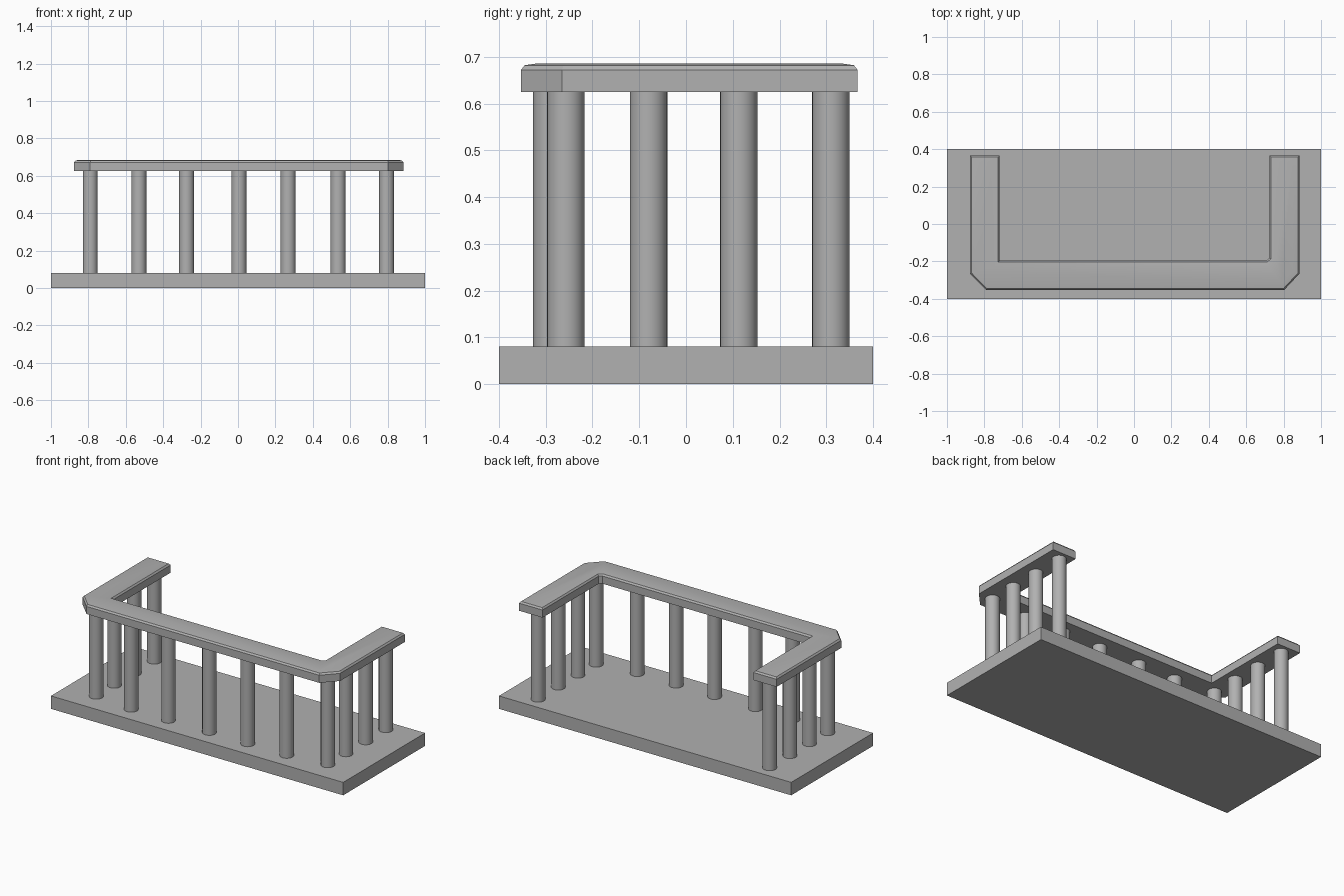
import bpy, bmesh

if "Cube" in bpy.data.objects:
    bpy.data.objects.remove(bpy.data.objects["Cube"])

BASE_TOP, RAIL_BOTTOM = 0.08, 0.625

stone = bpy.data.materials.new("dark_grey")
stone.diffuse_color = (0.44, 0.44, 0.44, 1)
stone.use_nodes = True
stone.node_tree.nodes["Principled BSDF"].inputs["Base Color"].default_value = stone.diffuse_color


def smooth(obj, angle):
    bpy.ops.object.select_all(action='DESELECT')
    obj.select_set(True)
    bpy.context.view_layer.objects.active = obj
    bpy.ops.object.shade_smooth_by_angle(angle=angle)


# Floor slab
bpy.ops.mesh.primitive_cube_add(size=1, location=(0, 0, BASE_TOP / 2))
base = bpy.context.object
base.name = "base"
base.scale = (2, 0.8, BASE_TOP)
base.data.materials.append(stone)


# Round posts: five along the front, four down each side
def post(name, x, y):
    bpy.ops.mesh.primitive_cylinder_add(
        vertices=32, radius=0.04, depth=RAIL_BOTTOM - BASE_TOP + 0.002,
        location=(x, y, (RAIL_BOTTOM + BASE_TOP) / 2))
    obj = bpy.context.object
    obj.name = name
    obj.data.materials.append(stone)
    smooth(obj, 0.6)


for i, x in enumerate((-0.53, -0.275, 0.005, 0.268, 0.535)):
    post(f"front_post_{i + 1}", x, -0.287)
for side, x in (("left", -0.79), ("right", 0.795)):
    for i, y in enumerate((-0.257, -0.08, 0.113, 0.31)):
        post(f"{side}_post_{i + 1}", x, y)

# U-shaped handrail with clipped corners and a softly crowned top
outline = [(-0.877, 0.367), (-0.877, -0.265), (-0.79, -0.353),
           (0.803, -0.353), (0.885, -0.265), (0.885, 0.367),
           (0.725, 0.367), (0.725, -0.182), (0.709, -0.195),
           (-0.718, -0.195), (-0.718, 0.367)]
bm = bmesh.new()
bottom = bm.faces.new([bm.verts.new((x, y, RAIL_BOTTOM)) for x, y in outline])
ext = bmesh.ops.extrude_face_region(bm, geom=[bottom], use_keep_orig=True)
top = next(g for g in ext["geom"] if isinstance(g, bmesh.types.BMFace))
for v in top.verts:
    v.co.z = 0.672
bmesh.ops.recalc_face_normals(bm, faces=bm.faces[:])
for inset, z in ((0.008, 0.682), (0.028, 0.686)):
    bmesh.ops.inset_region(bm, faces=[top], thickness=inset, depth=0,
                           use_even_offset=True, use_boundary=True)
    for v in top.verts:
        v.co.z = z
bmesh.ops.recalc_face_normals(bm, faces=bm.faces[:])
mesh = bpy.data.meshes.new("handrail")
bm.to_mesh(mesh)
bm.free()
mesh.materials.append(stone)
rail = bpy.data.objects.new("handrail", mesh)
bpy.context.collection.objects.link(rail)
smooth(rail, 0.5)
